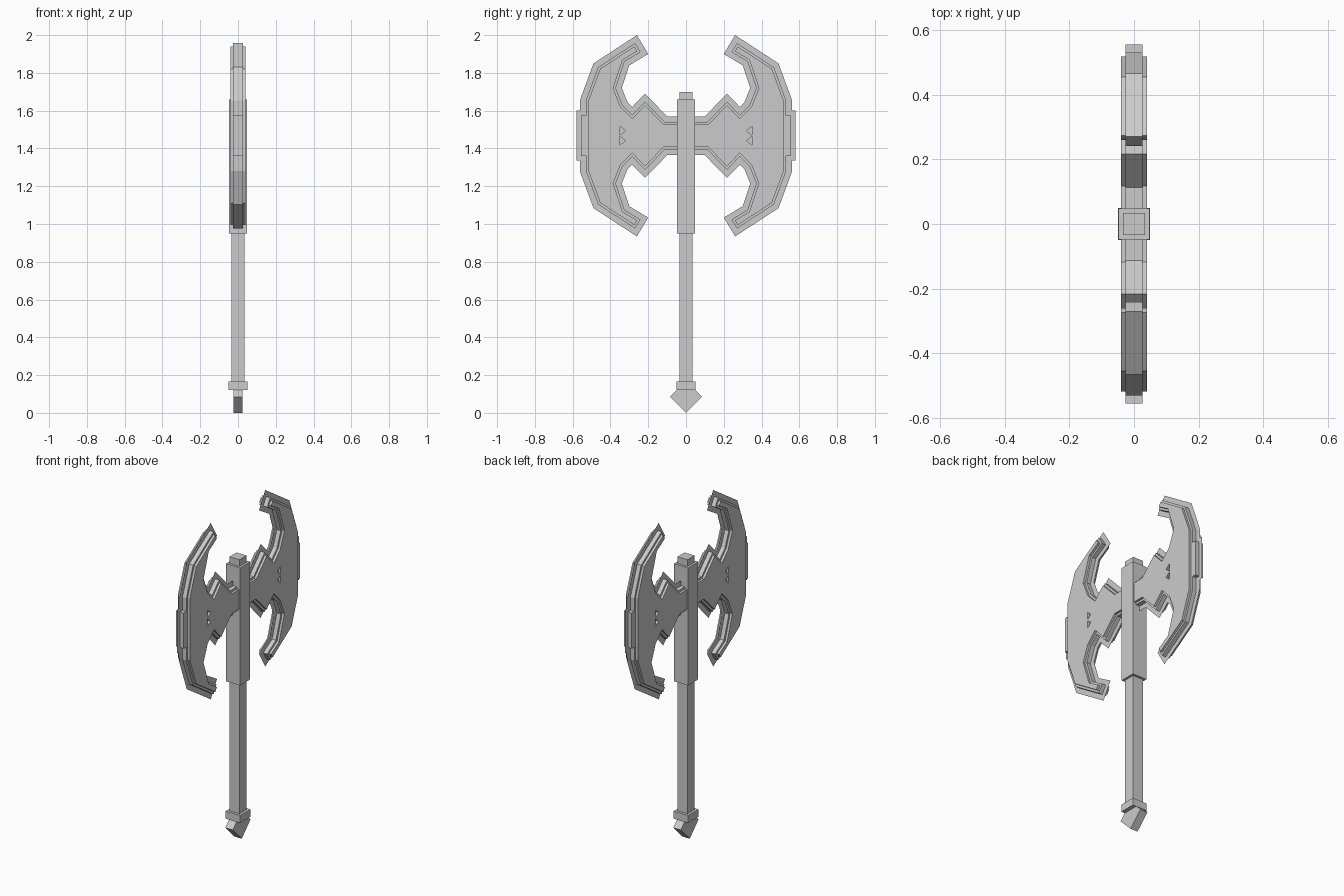
import bpy
import bmesh
from mathutils import Vector

cube = bpy.data.objects.get("Cube")
if cube:
    bpy.data.objects.remove(cube, do_unlink=True)

grey = bpy.data.materials.new("plain grey")
grey.use_nodes = True
grey.diffuse_color = (0.6, 0.6, 0.6, 1)
grey.node_tree.nodes["Principled BSDF"].inputs["Base Color"].default_value = grey.diffuse_color

MID_Z = 1.467  # height of the blade's mirror line


def prism(name, outlines, half):
    """Extrude (y, z) outlines to x = +-half; half = 0 leaves a flat sheet."""
    bm = bmesh.new()
    for points in outlines:
        face = bm.faces.new([bm.verts.new((-half, y, z)) for y, z in points])
        if half:
            moved = bmesh.ops.extrude_face_region(bm, geom=[face])["geom"]
            verts = [v for v in moved if isinstance(v, bmesh.types.BMVert)]
            bmesh.ops.translate(bm, verts=verts, vec=(2 * half, 0, 0))
    if half:
        # Keep the starting cap so that every prism is closed
        bmesh.ops.holes_fill(bm, edges=[e for e in bm.edges if e.is_boundary], sides=0)
    bmesh.ops.recalc_face_normals(bm, faces=bm.faces)
    mesh = bpy.data.meshes.new(name)
    bm.to_mesh(mesh)
    bm.free()
    mesh.materials.append(grey)
    obj = bpy.data.objects.new(name, mesh)
    bpy.context.collection.objects.link(obj)
    return obj


def rect(y0, y1, z0, z1):
    return [(y0, z0), (y1, z0), (y1, z1), (y0, z1)]


def block(name, half, z0, z1):
    return prism(name, [rect(-half, half, z0, z1)], half)


def inset(points, distance):
    """Move every edge of a clockwise outline inward, with mitred corners."""
    result = []
    for i, p in enumerate(points):
        a, b, c = Vector(points[i - 1]), Vector(p), Vector(points[(i + 1) % len(points)])
        d1, d2 = (b - a).normalized(), (c - b).normalized()
        n1, n2 = Vector((d1.y, -d1.x)), Vector((d2.y, -d2.x))
        result.append(tuple(b + (n1 + n2) * distance / (1 + n1.dot(n2))))
    return result


# Handle
block("shaft", 0.034, 0.13, 1.70)
block("head_socket", 0.048, 0.95, 1.66)
block("pommel_ring", 0.049, 0.12, 0.165)
prism("pommel_point", [[(0, 0), (0.085, 0.085), (0, 0.17), (-0.085, 0.085)]], 0.025)

# Double blade outline: one quarter, mirrored up-down and side to side
quarter = [(0.10, 1.57), (0.217, 1.69), (0.285, 1.62), (0.31, 1.645), (0.34, 1.72),
           (0.30, 1.84), (0.20, 1.90), (0.26, 2.0), (0.49, 1.85), (0.56, 1.66)]
side = quarter + [(y, 2 * MID_Z - z) for y, z in reversed(quarter)]
outline = side + [(-y, z) for y, z in reversed(side)]

prism("blade_edge", [outline], 0)
prism("blade_body", [inset(outline, 0.03)], 0.026)
plate = prism("blade_raised_plate", [inset(outline, 0.043)], 0.04)

# Striking tabs on the outer rims
for label, s in (("back", 1), ("front", -1)):
    prism(label + "_tab_edge", [rect(s * 0.56, s * 0.58, 1.335, 1.60)], 0)
    prism(label + "_tab", [rect(s * 0.50, s * 0.555, 1.36, 1.575)], 0.026)

# Pairs of small triangular recesses in the raised plate
notches = [[(s * 0.35, MID_Z + t * 0.05), (s * 0.32, MID_Z + t * 0.026), (s * 0.35, MID_Z + t * 0.002)]
           for s in (1, -1) for t in (1, -1)]
cutter = prism("notch_cutter", notches, 0.06)
cutter.hide_render = True
cut = plate.modifiers.new("notches", "BOOLEAN")
cut.operation = "DIFFERENCE"
cut.solver = "EXACT"
cut.object = cutter
bpy.context.view_layer.objects.active = plate
bpy.ops.object.modifier_apply(modifier=cut.name)
bpy.data.objects.remove(cutter, do_unlink=True)
